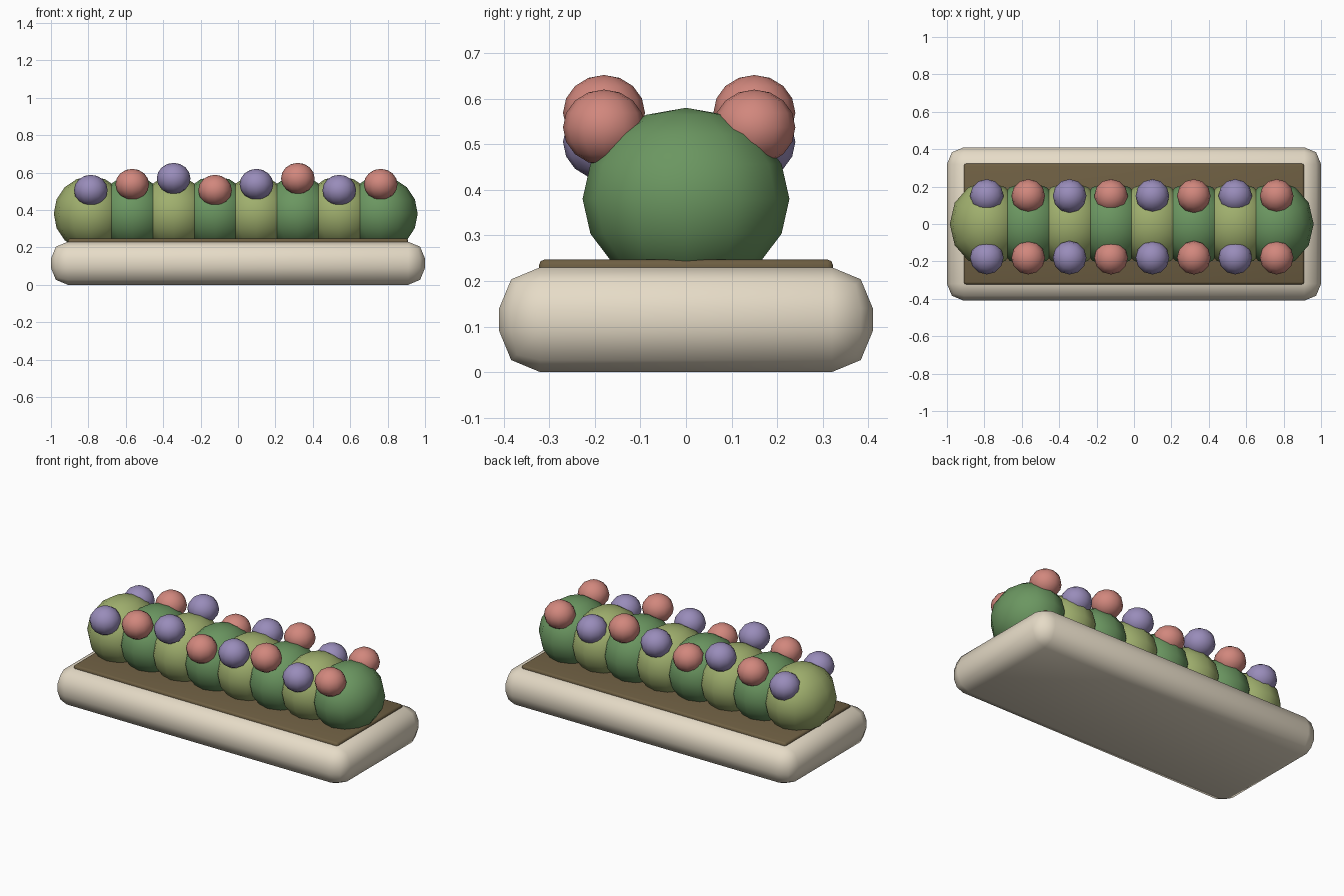
import bpy
import math

if "Cube" in bpy.data.objects:
    bpy.data.objects.remove(bpy.data.objects["Cube"])


def material(name, rgb):
    m = bpy.data.materials.new(name)
    m.diffuse_color = (*rgb, 1)
    m.use_nodes = True
    m.node_tree.nodes["Principled BSDF"].inputs["Base Color"].default_value = m.diffuse_color
    return m


CREAM = material("cream", (0.79, 0.71, 0.57))
SOIL = material("soil_brown", (0.155, 0.113, 0.055))
LEAVES = [material("light_leaf", (0.35, 0.43, 0.155)),
          material("dark_leaf", (0.147, 0.307, 0.119))]
PETALS = [material("purple_petal", (0.318, 0.263, 0.49)),
          material("pink_petal", (0.64, 0.243, 0.205))]


def rounded_box(name, size, z0, bevel, mat):
    bpy.ops.mesh.primitive_cube_add(size=1, location=(0, 0, z0 + size[2] / 2))
    ob = bpy.context.object
    ob.name = name
    ob.scale = size
    bpy.ops.object.transform_apply(location=False, rotation=False, scale=True)
    mod = ob.modifiers.new("rounding", 'BEVEL')
    mod.width = bevel
    mod.segments = 2
    bpy.ops.object.modifier_apply(modifier=mod.name)
    bpy.ops.object.shade_smooth_by_angle(angle=math.radians(50))
    ob.data.materials.append(mat)


def ball(name, location, radii, mat):
    bpy.ops.mesh.primitive_uv_sphere_add(segments=12, ring_count=8, radius=1,
                                         location=location)
    ob = bpy.context.object
    ob.name = name
    ob.scale = radii
    bpy.ops.object.transform_apply(location=False, rotation=False, scale=True)
    bpy.ops.object.shade_smooth()
    ob.data.materials.append(mat)


# Planter trough and soil bed
rounded_box("planter_box", (2.0, 0.82, 0.23), 0, 0.09, CREAM)
rounded_box("soil", (1.82, 0.645, 0.05), 0.197, 0.012, SOIL)

# Row of bushes, each with a front and a back blossom
for i in range(8):
    x = -0.787 + 0.2214 * i
    ball(f"bush_{i + 1}", (x, 0, 0.38), (0.198, 0.227, 0.2), LEAVES[i % 2])
    z = 0.505 + 0.032 * (i % 3)
    for side, y in (("front", -0.18), ("back", 0.15)):
        ball(f"{side}_blossom_{i + 1}", (x, y, z), (0.09, 0.09, 0.083),
             PETALS[i % 2])
